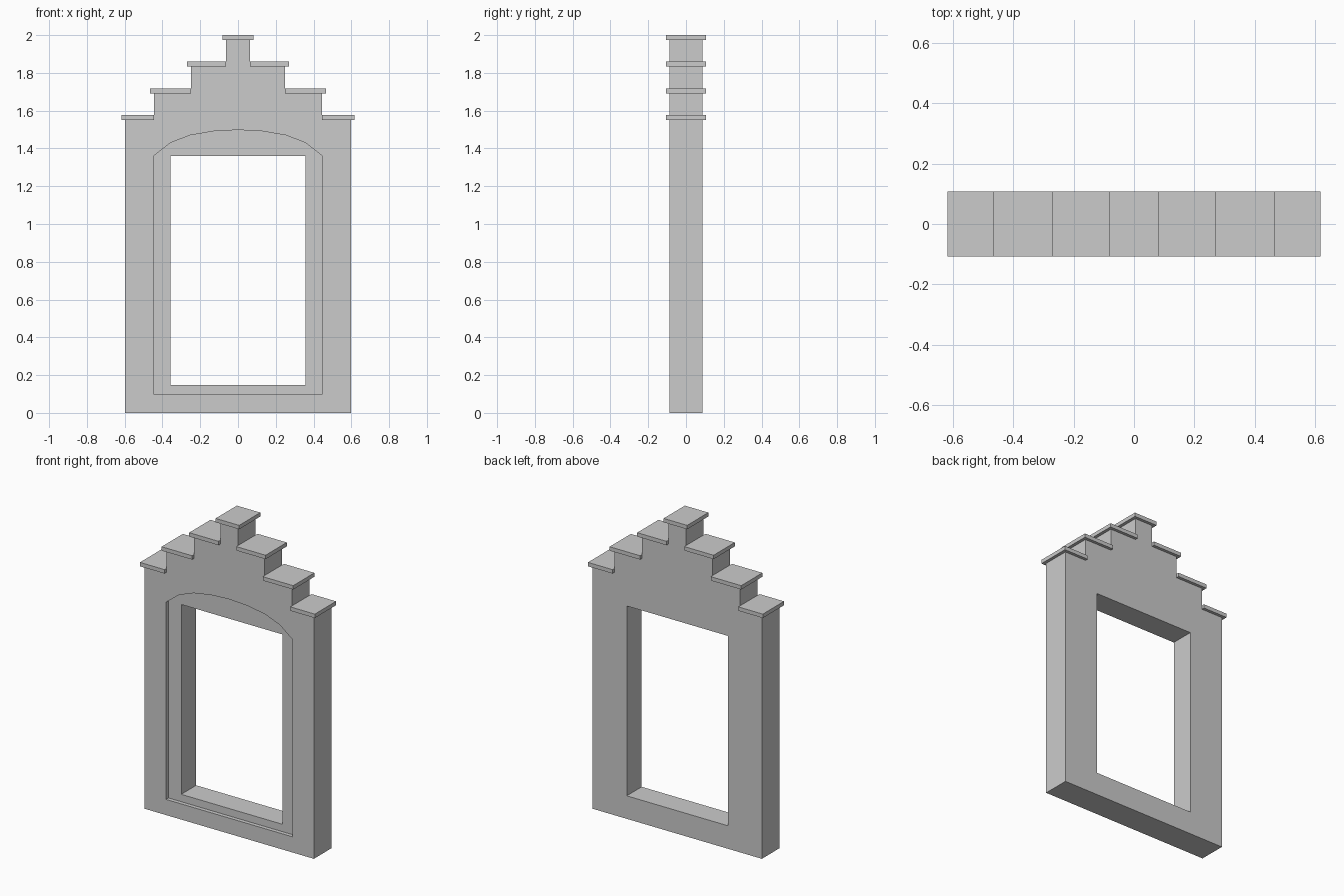
import bpy, bmesh

if "Cube" in bpy.data.objects:
    bpy.data.objects.remove(bpy.data.objects["Cube"])

WALL_Y = 0.088      # half thickness of wall
CAP_Y = 0.107       # half depth of coping slabs
CAP_H = 0.025
RECESS = 0.025
OVER = 0.02
half_widths = [0.598, 0.445, 0.25, 0.063]
cap_tops = [1.576, 1.717, 1.859, 2.0]


def prism(name, outline, y0, y1):
    """Extrude an x-z outline from y0 to y1."""
    bm = bmesh.new()
    face = bm.faces.new([bm.verts.new((x, y0, z)) for x, z in outline])
    ext = bmesh.ops.extrude_face_region(bm, geom=[face])
    verts = [g for g in ext["geom"] if isinstance(g, bmesh.types.BMVert)]
    bmesh.ops.translate(bm, verts=verts, vec=(0, y1 - y0, 0))
    bmesh.ops.recalc_face_normals(bm, faces=bm.faces[:])
    mesh = bpy.data.meshes.new(name)
    bm.to_mesh(mesh)
    bm.free()
    obj = bpy.data.objects.new(name, mesh)
    bpy.context.collection.objects.link(obj)
    return obj


def mirrored(right):
    return right + [(-x, z) for x, z in reversed(right) if x > 0]


def rect(x0, x1, z0, z1):
    return [(x0, z0), (x1, z0), (x1, z1), (x0, z1)]


def cut(target, cutter):
    mod = target.modifiers.new("cut", 'BOOLEAN')
    mod.operation = 'DIFFERENCE'
    mod.solver = 'EXACT'
    mod.object = cutter
    bpy.context.view_layer.objects.active = target
    bpy.ops.object.modifier_apply(modifier=mod.name)
    bpy.data.objects.remove(cutter)


# Stepped gable wall
steps = [(half_widths[0], 0)]
for i, (w, top) in enumerate(zip(half_widths, cap_tops)):
    z = top - CAP_H
    steps.append((w, z))
    if i < 3:
        steps.append((half_widths[i + 1], z))
wall = prism("gable_wall", mirrored(steps), -WALL_Y, WALL_Y)

# Shallow arched recess on the front
arch = [(0.447, 0.1), (0.447, 1.36), (0.357, 1.43), (0.253, 1.47),
        (0.13, 1.491), (0, 1.498)]
cut(wall, prism("recess_cutter", mirrored(arch), -0.3, -WALL_Y + RECESS))

# Rectangular window opening
cut(wall, prism("opening_cutter", rect(-0.357, 0.357, 0.147, 1.36), -0.3, 0.3))

# Coping slabs on each step, left and right
for i in range(3):
    inner, outer = half_widths[i + 1], half_widths[i] + OVER
    z0, z1 = cap_tops[i] - CAP_H, cap_tops[i]
    prism(f"coping_right_{i + 1}", rect(inner, outer, z0, z1), -CAP_Y, CAP_Y)
    prism(f"coping_left_{i + 1}", rect(-outer, -inner, z0, z1), -CAP_Y, CAP_Y)

# Top coping slab
w = half_widths[3] + OVER
prism("coping_top", rect(-w, w, 2 - CAP_H, 2), -CAP_Y, CAP_Y)
